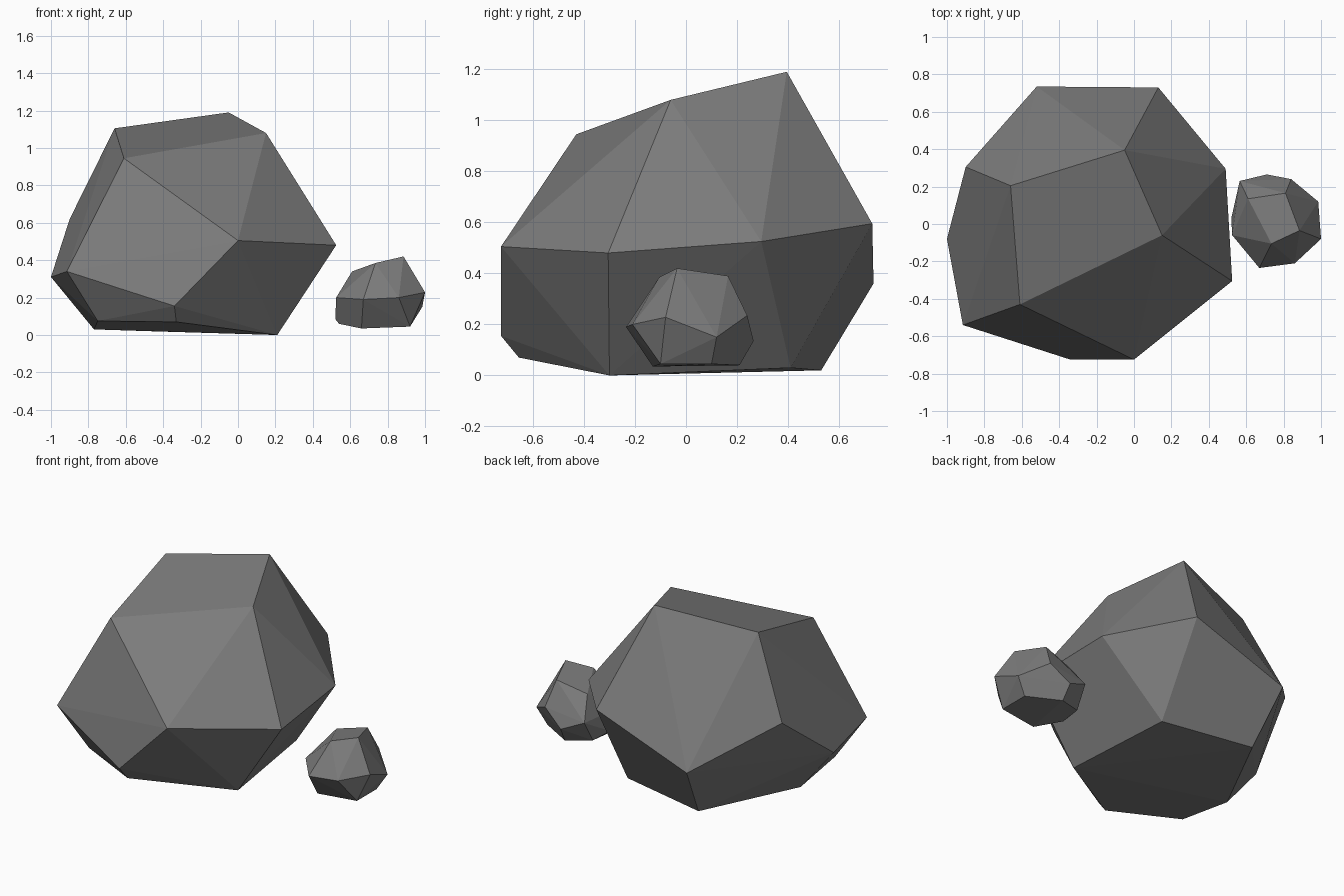
import bpy
import bmesh
import math

stone = bpy.data.materials.new("grey stone")
stone.diffuse_color = (0.2, 0.2, 0.2, 1)


def make_rock(name, corners):
    """Flat-faced rock: the convex hull around its corner points."""
    bm = bmesh.new()
    for p in corners:
        bm.verts.new(p)
    hull = bmesh.ops.convex_hull(bm, input=bm.verts[:])
    loose = [v for v in bm.verts if not v.link_faces]
    bmesh.ops.delete(bm, geom=loose, context='VERTS')
    # merge nearly coplanar triangles into broad facets
    bmesh.ops.dissolve_limit(bm, angle_limit=math.radians(2),
                             verts=bm.verts[:], edges=bm.edges[:])
    bmesh.ops.recalc_face_normals(bm, faces=bm.faces[:])
    mesh = bpy.data.meshes.new(name)
    bm.to_mesh(mesh)
    bm.free()
    mesh.materials.append(stone)
    obj = bpy.data.objects.new(name, mesh)
    bpy.context.collection.objects.link(obj)
    return obj


# large rock: crown, girdle, then underside
make_rock("large_rock", [
    (-0.66, 0.205, 1.105), (-0.05, 0.395, 1.19), (0.15, -0.06, 1.08), (-0.61, -0.43, 0.945),
    (0, -0.725, 0.505), (0.525, -0.305, 0.48), (0.49, 0.295, 0.525), (0.13, 0.73, 0.595),
    (-0.52, 0.735, 0.36), (-0.9, 0.305, 0.62), (-1, -0.08, 0.31), (-0.915, -0.54, 0.34),
    (-0.34, -0.725, 0.155),
    (0.21, -0.3, 0), (0.13, 0.41, 0.03), (-0.46, 0.53, 0.02), (-0.64, 0.19, 0.025),
    (-0.55, -0.11, 0.025), (-0.77, -0.07, 0.03), (-0.75, -0.45, 0.075), (-0.33, -0.655, 0.07),
])

# small rock: crown, girdle, then underside
make_rock("small_rock", [
    (0.61, 0.135, 0.34), (0.81, 0.165, 0.39), (0.885, -0.035, 0.42), (0.735, -0.105, 0.385),
    (1, -0.08, 0.228), (0.985, 0.12, 0.15), (0.84, 0.24, 0.235), (0.71, 0.265, 0.135),
    (0.565, 0.23, 0.2), (0.525, -0.06, 0.2), (0.67, -0.235, 0.19), (0.86, -0.21, 0.2),
    (0.92, -0.1, 0.045), (0.92, 0.1, 0.045), (0.72, 0.21, 0.04), (0.66, -0.13, 0.035),
    (0.54, 0, 0.06), (0.52, 0.03, 0.085), (0.56, 0.15, 0.06),
])
